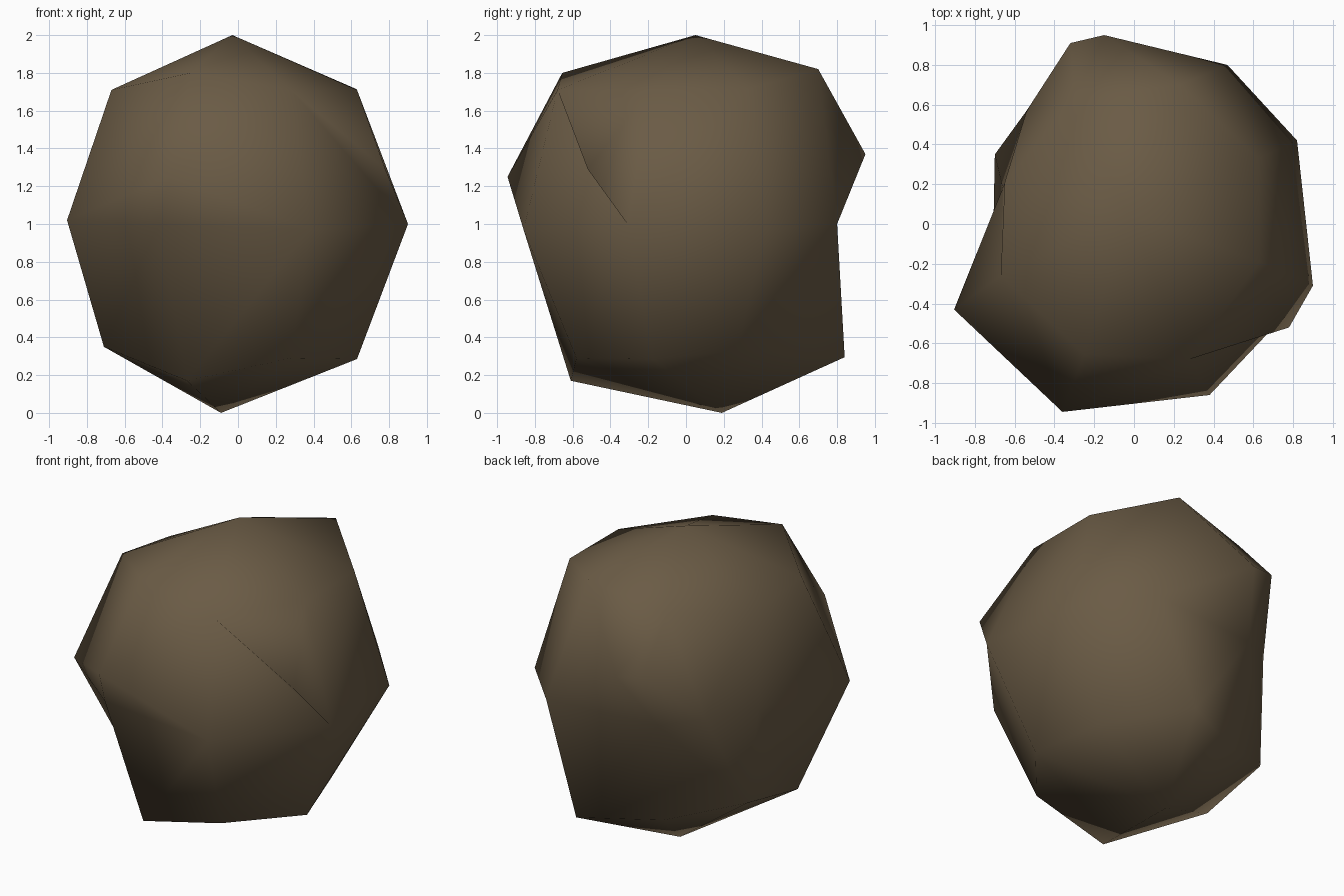
import bpy, bmesh
from mathutils import Vector

if "Cube" in bpy.data.objects:
    bpy.data.objects.remove(bpy.data.objects["Cube"])

CENTRE = Vector((0, 0, 1))

# Corner points of the boulder, in rough rings from top to bottom
top = [(-.03, .05, 2)]
upper = [(.625, .33, 1.715), (.23, .70, 1.82), (-.30, .63, 1.71), (-.65, .21, 1.65),
         (-.67, -.26, 1.71), (-.25, -.655, 1.80), (.28, -.68, 1.71), (.63, -.19, 1.71)]
bulges = [(-.15, .95, 1.37), (-.32, .91, 1.39), (-.36, -.945, 1.25), (.78, -.52, 1.29)]
middle = [(.82, .42, .97), (.47, .80, 1.0), (-.30, .72, 1.0), (-.54, .57, 1.05),
          (-.66, .18, 1.0), (-.905, -.43, 1.02), (-.42, -.80, 1.0),
          (.38, -.86, .97), (.90, -.31, 1.0)]
lower = [(.50, .27, .33), (.22, .84, .295), (-.25, .60, .31), (-.70, .35, .45),
         (-.71, -.16, .35), (-.27, -.61, .17), (.28, -.58, .29), (.63, -.175, .285)]
bottom = [(-.09, .19, 0)]
points = [Vector(p) for p in top + upper + bulges + middle + lower + bottom]

# Skin the points on a unit sphere, then push them out to their real places
bm = bmesh.new()
verts = [bm.verts.new((p - CENTRE).normalized()) for p in points]
bmesh.ops.convex_hull(bm, input=verts)

# Turn the edge below the front right bulge so the bulge overhangs a dent
bulge, front = (verts[points.index(Vector(p))] for p in (bulges[3], middle[7]))
edge = bm.edges.get((bulge, front))
if edge:
    bmesh.utils.edge_rotate(edge, True)

for v, p in zip(verts, points):
    v.co = p
bmesh.ops.recalc_face_normals(bm, faces=bm.faces[:])
for f in bm.faces:
    f.smooth = True

mesh = bpy.data.meshes.new("boulder")
bm.to_mesh(mesh)
bm.free()

# Single brown stone colour
stone = bpy.data.materials.new("brown stone")
stone.diffuse_color = (.145, .105, .06, 1)
stone.use_nodes = True
stone.node_tree.nodes["Principled BSDF"].inputs["Base Color"].default_value = stone.diffuse_color
mesh.materials.append(stone)
boulder = bpy.data.objects.new("boulder", mesh)
bpy.context.collection.objects.link(boulder)
